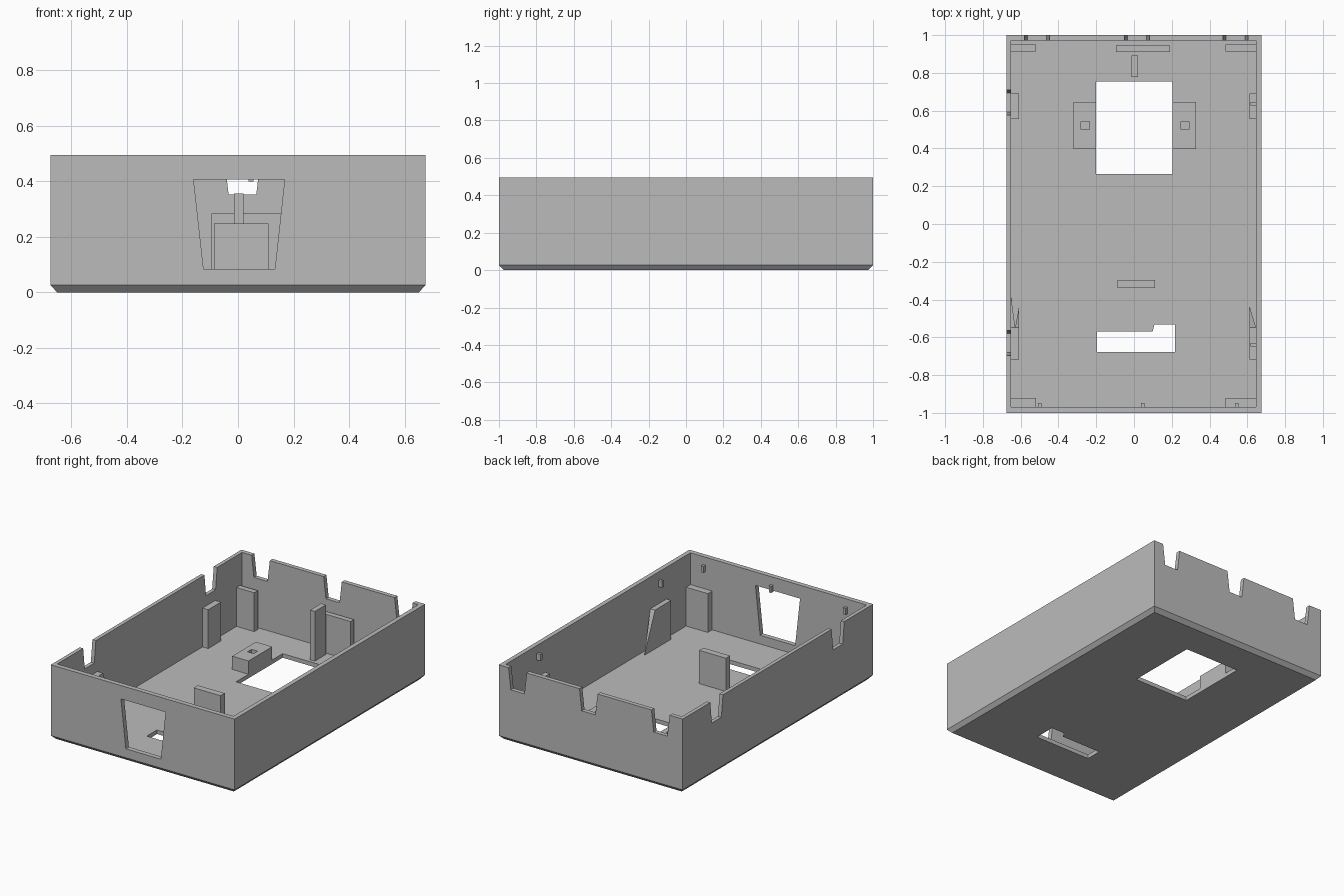
import bpy, bmesh

if "Cube" in bpy.data.objects:
    bpy.data.objects.remove(bpy.data.objects["Cube"])

grey = bpy.data.materials.new("plain_grey")
grey.diffuse_color = (0.5, 0.5, 0.5, 1)
grey.use_nodes = True
grey.node_tree.nodes["Principled BSDF"].inputs["Base Color"].default_value = grey.diffuse_color

FLOOR, TOP, POST = 0.027, 0.496, 0.285


def finish(name, bm):
    bmesh.ops.recalc_face_normals(bm, faces=bm.faces)
    me = bpy.data.meshes.new(name)
    bm.to_mesh(me)
    bm.free()
    me.materials.append(grey)
    ob = bpy.data.objects.new(name, me)
    bpy.context.collection.objects.link(ob)
    return ob


def prism(name, pts, axis, lo, hi):
    """Extrude a 2D outline along an axis."""
    place = {"x": lambda u, v, t: (t, u, v),
             "y": lambda u, v, t: (u, t, v),
             "z": lambda u, v, t: (u, v, t)}[axis]
    bm = bmesh.new()
    a = [bm.verts.new(place(u, v, lo)) for u, v in pts]
    b = [bm.verts.new(place(u, v, hi)) for u, v in pts]
    bm.faces.new(a)
    bm.faces.new(b[::-1])
    n = len(pts)
    for i in range(n):
        j = (i + 1) % n
        bm.faces.new((a[i], a[j], b[j], b[i]))
    return finish(name, bm)


def box(name, x0, x1, y0, y1, z0, z1):
    return prism(name, [(x0, y0), (x1, y0), (x1, y1), (x0, y1)], "z", z0, z1)


def hull(name, pts):
    bm = bmesh.new()
    for p in pts:
        bm.verts.new(p)
    bmesh.ops.convex_hull(bm, input=bm.verts)
    return finish(name, bm)


def cut(target, cutter):
    cutter.hide_render = True
    mod = target.modifiers.new("cut", "BOOLEAN")
    mod.operation, mod.solver, mod.object = "DIFFERENCE", "EXACT", cutter
    bpy.context.view_layer.objects.active = target
    bpy.ops.object.modifier_apply(modifier=mod.name)
    bpy.data.objects.remove(cutter)


# Tray shell with a chamfered bottom edge
bm = bmesh.new()
rings = []
for w, d, z in ((0.652, 0.975, 0), (0.675, 1, 0.026), (0.675, 1, TOP)):
    rings.append([bm.verts.new((sx * w, sy * d, z))
                  for sx, sy in ((-1, -1), (1, -1), (1, 1), (-1, 1))])
bm.faces.new(rings[0])
bm.faces.new(rings[2])
for lo, hi in zip(rings, rings[1:]):
    for i in range(4):
        j = (i + 1) % 4
        bm.faces.new((lo[i], lo[j], hi[j], hi[i]))
tray = finish("tray_shell", bm)
cut(tray, box("cavity", -0.65, 0.645, -0.968, 0.971, FLOOR, 1))

# Floor openings
cut(tray, box("large_opening", -0.2, 0.205, 0.265, 0.754, -0.1, 0.1))
cut(tray, prism("slot_opening", [(-0.196, -0.677), (0.217, -0.677), (0.217, -0.532),
                                 (0.108, -0.532), (0.098, -0.57), (-0.196, -0.57)],
                "z", -0.1, 0.1))

# Front window
cut(tray, prism("front_window", [(-0.124, 0.085), (0.133, 0.085),
                                 (0.168, 0.407), (-0.16, 0.407)], "y", -1.1, -0.9))


# Tapered notches in the back and left rims
def notch(c):
    return [(c - 0.05, 0.353), (c + 0.05, 0.353), (c + 0.067, TOP + 0.004), (c - 0.067, TOP + 0.004)]


for c in (-0.513, 0.016, 0.537):
    cut(tray, prism("back_notch", notch(c), "y", 0.95, 1.1))
for c in (0.643, -0.63):
    cut(tray, prism("left_notch", notch(c), "x", -0.8, -0.64))

# Corner posts
for side, x0, x1 in (("left", -0.655, -0.52), ("right", 0.485, 0.65)):
    box("back_post_" + side, x0, x1, 0.913, 0.95, 0.02, POST)
    box("front_post_" + side, x0, x1, -0.975, -0.922, 0.02, POST)

# Side wall posts
for side, x0, x1 in (("left", -0.655, -0.608), ("right", 0.611, 0.65)):
    box("side_post_back_" + side, x0, x1, 0.556, 0.69, 0.02, POST)
    box("side_post_front_" + side, x0, x1, -0.717, -0.547, 0.02, POST)


# Sloping gussets beside the front side posts
def gusset(name, xa, xb, tip):
    y = -0.548
    hull(name, [(xa, tip, FLOOR), (xa, y, FLOOR), (xb, y, FLOOR), (xa, y, POST), (xb, y, POST)])


gusset("gusset_right", 0.611, 0.646, -0.436)
gusset("gusset_left_outer", -0.65, -0.629, -0.39)
gusset("gusset_left_inner", -0.608, -0.629, -0.436)

# Centre plates and fin
box("back_plate", -0.095, 0.19, 0.91, 0.945, 0.02, POST)
box("front_plate", -0.087, 0.11, -0.34, -0.296, 0.02, 0.248)
box("centre_fin", -0.014, 0.02, 0.777, 0.893, 0.02, 0.357)

# Mounting pads with blind holes
for side, x0, x1, h0, h1 in (("left", -0.32, -0.2, -0.28, -0.235),
                             ("right", 0.205, 0.328, 0.249, 0.29)):
    pad = box("mount_pad_" + side, x0, x1, 0.396, 0.645, FLOOR, 0.115)
    cut(pad, box("pad_hole", h0, h1, 0.5, 0.543, 0.05, 0.2))

# Small snap pegs on the front and right walls
for x in (-0.499, 0.046, 0.545):
    box("front_peg", x - 0.009, x + 0.009, -0.975, -0.947, 0.4, 0.443)
for y in (0.636, -0.639):
    box("right_peg", 0.617, 0.65, y - 0.009, y + 0.009, 0.4, 0.443)
